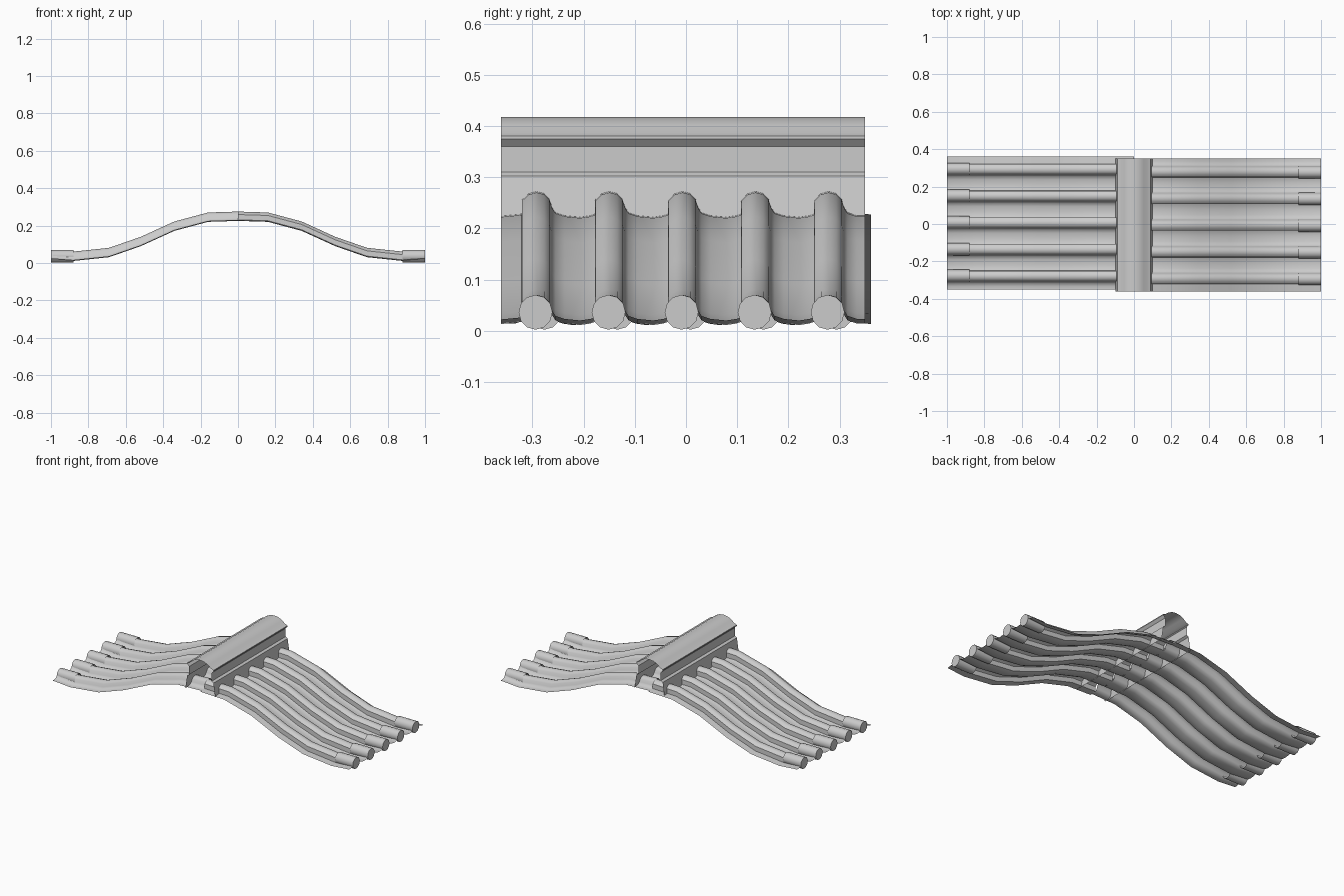
import bpy
import bmesh
from math import pi, sin, cos

cube = bpy.data.objects.get("Cube")
if cube:
    bpy.data.objects.remove(cube)

clay = bpy.data.materials.new("light_grey")
clay.use_nodes = True
grey = (0.6, 0.6, 0.6, 1)
clay.diffuse_color = grey
clay.node_tree.nodes["Principled BSDF"].inputs["Base Color"].default_value = grey

PITCH = 0.1427
ROLLS = [-0.292 + PITCH * i for i in range(5)]
FRONT, BACK = -0.362, 0.35


def grid(bm, rows):
    """Skin neighbouring rows of points with quads."""
    verts = [[bm.verts.new(p) for p in row] for row in rows]
    for a, b in zip(verts, verts[1:]):
        for i in range(len(a) - 1):
            bm.faces.new((a[i], b[i], b[i + 1], a[i + 1]))
    return verts


def finish(bm, name, angle=0.7):
    mesh = bpy.data.meshes.new(name)
    bm.to_mesh(mesh)
    bm.free()
    mesh.materials.append(clay)
    obj = bpy.data.objects.new(name, mesh)
    bpy.context.collection.objects.link(obj)
    bpy.ops.object.select_all(action="DESELECT")
    obj.select_set(True)
    bpy.context.view_layer.objects.active = obj
    bpy.ops.object.shade_smooth_by_angle(angle=angle)
    return obj


# Roof slope: side profile in x, z and the roll-and-pan wave in y, z
slope = [(0, .225), (.16, .22), (.34, .172), (.52, .09), (.69, .031), (.88, .011), (1, .02)]
roll = [(-.029, .006), (-.028, .034), (-.015, .046), (0, .05), (.015, .046),
        (.025, .036), (.03, .02), (.037, .009), (.055, .003)]
wave = [(FRONT, .002)]
for y in ROLLS:
    wave += [(y + dy, dz) for dy, dz in roll]
    if y < ROLLS[-1]:
        wave += [(y + .085, 0), (y + .105, .003)]
wave.append((BACK, .003))


def tiled_slope(name, turn):
    bm = bmesh.new()
    grid(bm, [[(x, y, z + dz) for y, dz in wave] for x, z in slope])
    obj = finish(bm, name)
    obj.rotation_euler.z = turn


# Eave plugs: short tubes closing the lower end of each roll
def eave_plugs(name, turn):
    bm = bmesh.new()
    for y in ROLLS:
        ring = [(y - .002 + .033 * cos(a), .036 + .034 * sin(a))
                for a in (2 * pi * i / 12 for i in range(13))]
        rows = grid(bm, [[(x, py, pz) for py, pz in ring] for x in (1, .88)])
        bm.faces.new(rows[0][:-1])
    bmesh.ops.remove_doubles(bm, verts=bm.verts, dist=.0001)
    bmesh.ops.recalc_face_normals(bm, faces=bm.faces)
    obj = finish(bm, name)
    obj.rotation_euler.z = turn


for side, turn in (("left", 0), ("right", pi)):
    tiled_slope(side + "_tiled_slope", turn)
    eave_plugs(side + "_eave_plugs", turn)

# Ridge cap: open moulded profile run along the ridge
half = [(.1, .222), (.088, .302), (.075, .31), (.075, .36), (.088, .375),
        (.088, .38), (.07, .387), (.052, .402), (.028, .414)]
profile = half + [(0, .418)] + [(-x, z) for x, z in reversed(half)]
bm = bmesh.new()
grid(bm, [[(x, y, z) for x, z in profile] for y in (BACK, FRONT)])
bmesh.ops.recalc_face_normals(bm, faces=bm.faces)
if sum(f.normal.z for f in bm.faces) < 0:
    bmesh.ops.reverse_faces(bm, faces=bm.faces)
finish(bm, "ridge_cap", .5)
